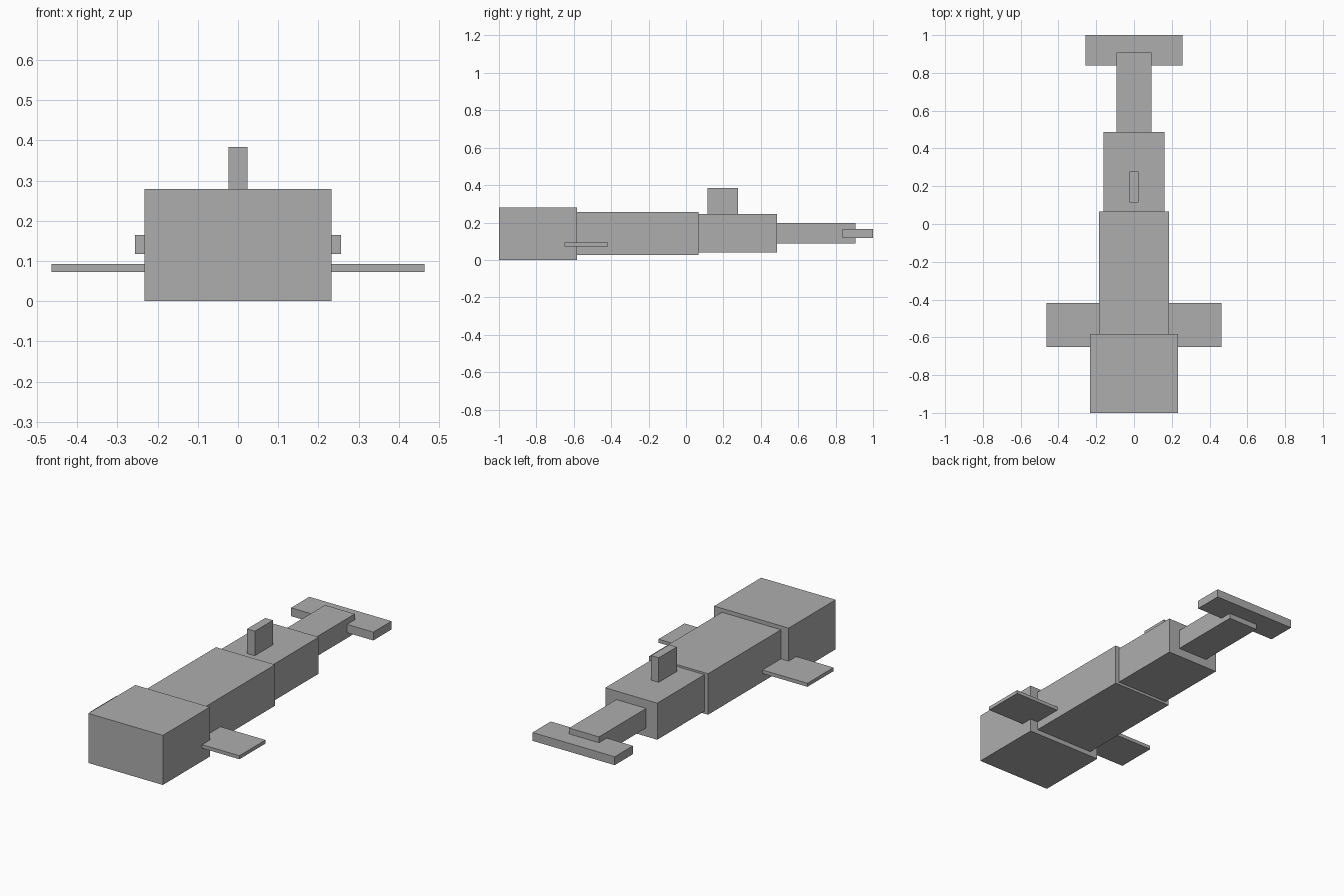
import bpy

if "Cube" in bpy.data.objects:
    bpy.data.objects.remove(bpy.data.objects["Cube"])

grey = bpy.data.materials.new("plain grey")
grey.diffuse_color = (0.42, 0.42, 0.42, 1)
grey.use_nodes = True
grey.node_tree.nodes["Principled BSDF"].inputs["Base Color"].default_value = grey.diffuse_color


def box(name, x, y, z):
    """Box from (min, max) ranges on each axis."""
    bpy.ops.mesh.primitive_cube_add(size=1, location=[sum(r) / 2 for r in (x, y, z)])
    ob = bpy.context.object
    ob.name = name
    ob.scale = [r[1] - r[0] for r in (x, y, z)]
    bpy.ops.object.transform_apply(location=False, rotation=False, scale=True)
    ob.data.materials.append(grey)
    return ob


# Body segments, tapering from head to tail
for name, half, y, z in (
    ("head", 0.232, (-1.0, -0.582), (0.0, 0.279)),
    ("front_body", 0.184, (-0.582, 0.067), (0.026, 0.257)),
    ("rear_body", 0.162, (0.067, 0.487), (0.04, 0.246)),
    ("tail", 0.093, (0.487, 0.907), (0.088, 0.198)),
):
    box(name, (-half, half), y, z)

# Tail fluke and fin on the back
box("tail_fluke", (-0.256, 0.256), (0.838, 1.0), (0.118, 0.165))
box("back_fin", (-0.024, 0.024), (0.115, 0.277), (0.246, 0.384))

# Side flippers
for side, s in (("left", -1), ("right", 1)):
    box(side + "_flipper", sorted((s * 0.184, s * 0.464)), (-0.65, -0.418), (0.073, 0.093))
